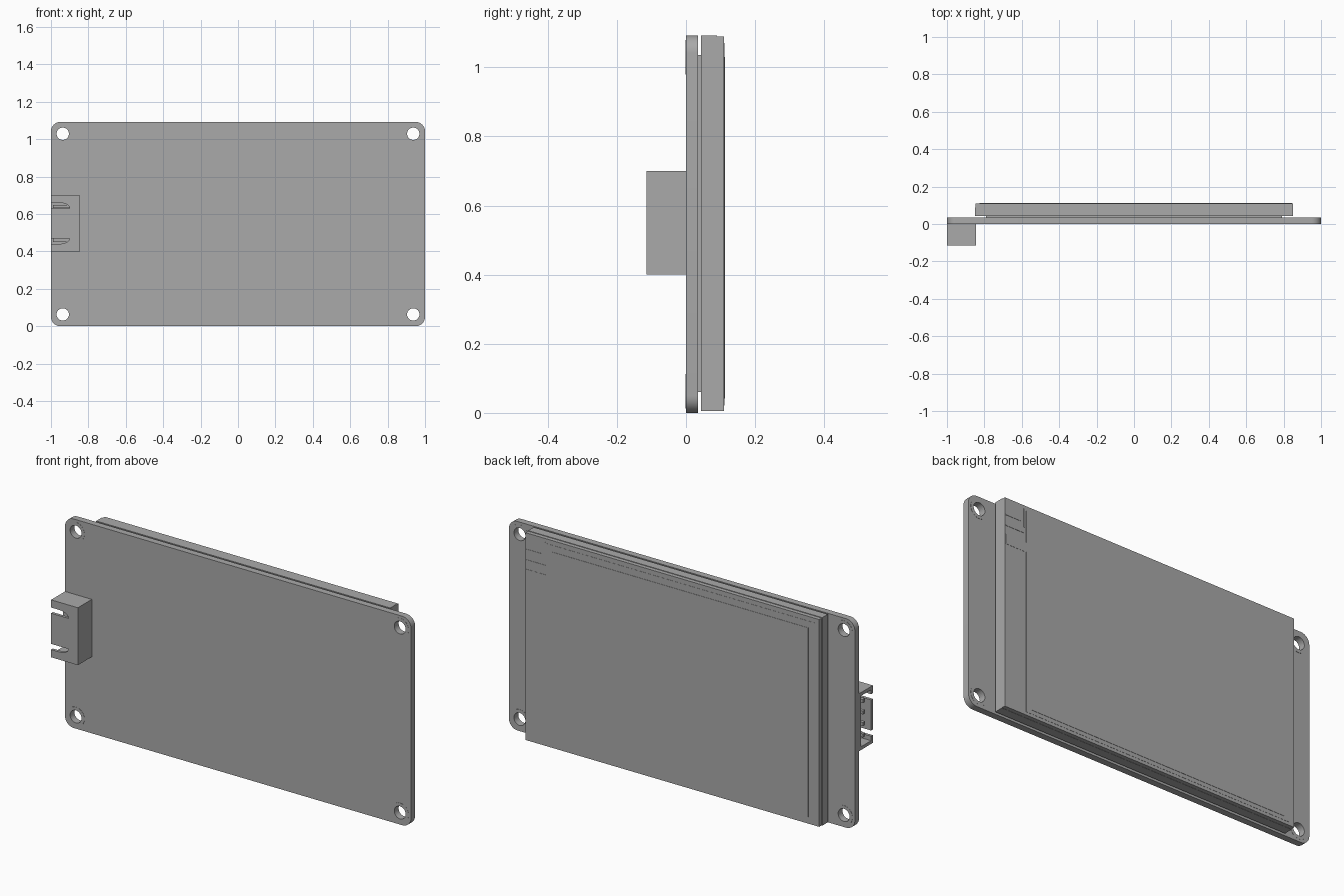
import bpy, bmesh, math
from mathutils import Vector

if "Cube" in bpy.data.objects:
    bpy.data.objects.remove(bpy.data.objects["Cube"])

grey = bpy.data.materials.new("neutral grey")
grey.diffuse_color = (0.4, 0.4, 0.4, 1)
grey.use_nodes = True
grey.node_tree.nodes["Principled BSDF"].inputs["Base Color"].default_value = grey.diffuse_color


def finish(name, bm):
    bmesh.ops.recalc_face_normals(bm, faces=bm.faces[:])
    me = bpy.data.meshes.new(name)
    bm.to_mesh(me)
    bm.free()
    me.materials.append(grey)
    ob = bpy.data.objects.new(name, me)
    bpy.context.collection.objects.link(ob)
    return ob


def prism(name, outline, y0, y1):
    """Extrude an x/z outline from y0 to y1."""
    bm = bmesh.new()
    f = bm.faces.new([bm.verts.new((x, y0, z)) for x, z in outline])
    g = bmesh.ops.extrude_face_region(bm, geom=[f])["geom"]
    bmesh.ops.translate(bm, vec=(0, y1 - y0, 0),
                        verts=[v for v in g if isinstance(v, bmesh.types.BMVert)])
    return finish(name, bm)


def box(name, x0, x1, y0, y1, z0, z1):
    return prism(name, [(x0, z0), (x1, z0), (x1, z1), (x0, z1)], y0, y1)


def arc(cx, cz, r, a0, a1, n):
    return [(cx + r * math.cos(math.radians(a0 + (a1 - a0) * i / n)),
             cz + r * math.sin(math.radians(a0 + (a1 - a0) * i / n))) for i in range(n + 1)]


def circle(cx, cz, r, n=32):
    return arc(cx, cz, r, 0, 360, n)[:-1]


def cut(ob, cutter):
    cutter.hide_render = True
    cutter.hide_viewport = True
    m = ob.modifiers.new("cut", "BOOLEAN")
    m.operation = "DIFFERENCE"
    m.solver = "EXACT"
    m.object = cutter


def smooth(ob):
    bpy.ops.object.select_all(action="DESELECT")
    ob.select_set(True)
    bpy.context.view_layer.objects.active = ob
    bpy.ops.object.shade_smooth_by_angle(angle=math.radians(30))


H = 1.092
holes = [(sx * 0.937, z) for sx in (-1, 1) for z in (0.063, H - 0.063)]

# circuit board with rounded corners and mounting holes
r = 0.05
outline = []
for cx, cz, a in ((1 - r, H - r, 0), (r - 1, H - r, 90), (r - 1, r, 180), (1 - r, r, 270)):
    outline += arc(cx, cz, r, a, a + 90, 8)
board = prism("circuit_board", outline, 0, 0.034)
smooth(board)
for x, z in holes:
    cut(board, prism("hole_cutter", circle(x, z, 0.033), -0.05, 0.08))

# thin solder rings round the holes, both sides
for x, z in holes:
    for y0, y1 in ((-0.001, 0), (0.034, 0.035)):
        bm = bmesh.new()
        rings = [[bm.verts.new((px, y, pz)) for px, pz in circle(x, z, rad)]
                 for rad, y in ((0.033, y0), (0.05, y0), (0.05, y1), (0.033, y1))]
        for k in range(4):
            a, b = rings[k], rings[(k + 1) % 4]
            for i in range(32):
                j = (i + 1) % 32
                bm.faces.new((a[i], a[j], b[j], b[i]))
        finish("solder_ring", bm)

# adhesive pad, display frame and glass
box("adhesive_pad", -0.79, 0.79, 0.034, 0.044, 0.06, 1.035)
box("display_frame", -0.85, 0.85, 0.043, 0.089, 0.005, H)
box("display_panel", -0.847, 0.85, 0.089, 0.11, 0.006, H - 0.003)

# raised film: narrow at the cable edge, wide lower down
prism("touch_film", [(-0.825, 0.022), (0.725, 0.022), (0.725, 0.85), (0.845, 0.85),
                     (0.845, 0.90), (0.725, 0.90), (0.725, 1.065), (-0.825, 1.065)], 0.11, 0.111)
box("active_area", -0.785, 0.695, 0.111, 0.1125, 0.042, 1.03)

# fine conductor marks at the cable corner
box("conductor_mark", 0.735, 0.845, 0.11, 0.1115, 0.945, 0.95)
box("conductor_mark", 0.76, 0.845, 0.11, 0.1115, 1.0, 1.005)
box("conductor_mark", 0.735, 0.74, 0.11, 0.1115, 0.975, 1.07)

# connector shell, open to the side, with two curved slots in its outer wall
shell = box("connector_shell", -1, -0.845, -0.115, 0, 0.4, 0.7)
cut(shell, box("cavity_cutter", -1.1, -0.88, -0.1, -0.018, 0.417, 0.683))
for s in (1, -1):
    top = [(-1.1, 0.08), (-0.9, 0.08)]
    top += [(-0.955 + 0.055 * math.cos(t * math.pi / 12), 0.08 + 0.03 * math.sin(t * math.pi / 12))
            for t in range(1, 7)]
    top += [(-1.1, 0.11)]
    cut(shell, prism("slot_cutter", [(x, 0.55 + s * z) for x, z in top], -0.2, -0.05))

# four contact pins inside the connector
for i in range(4):
    z = 0.55 + (i - 1.5) * 0.06
    box("contact_pin", -0.99, -0.87, -0.065, -0.047, z - 0.009, z + 0.009)
